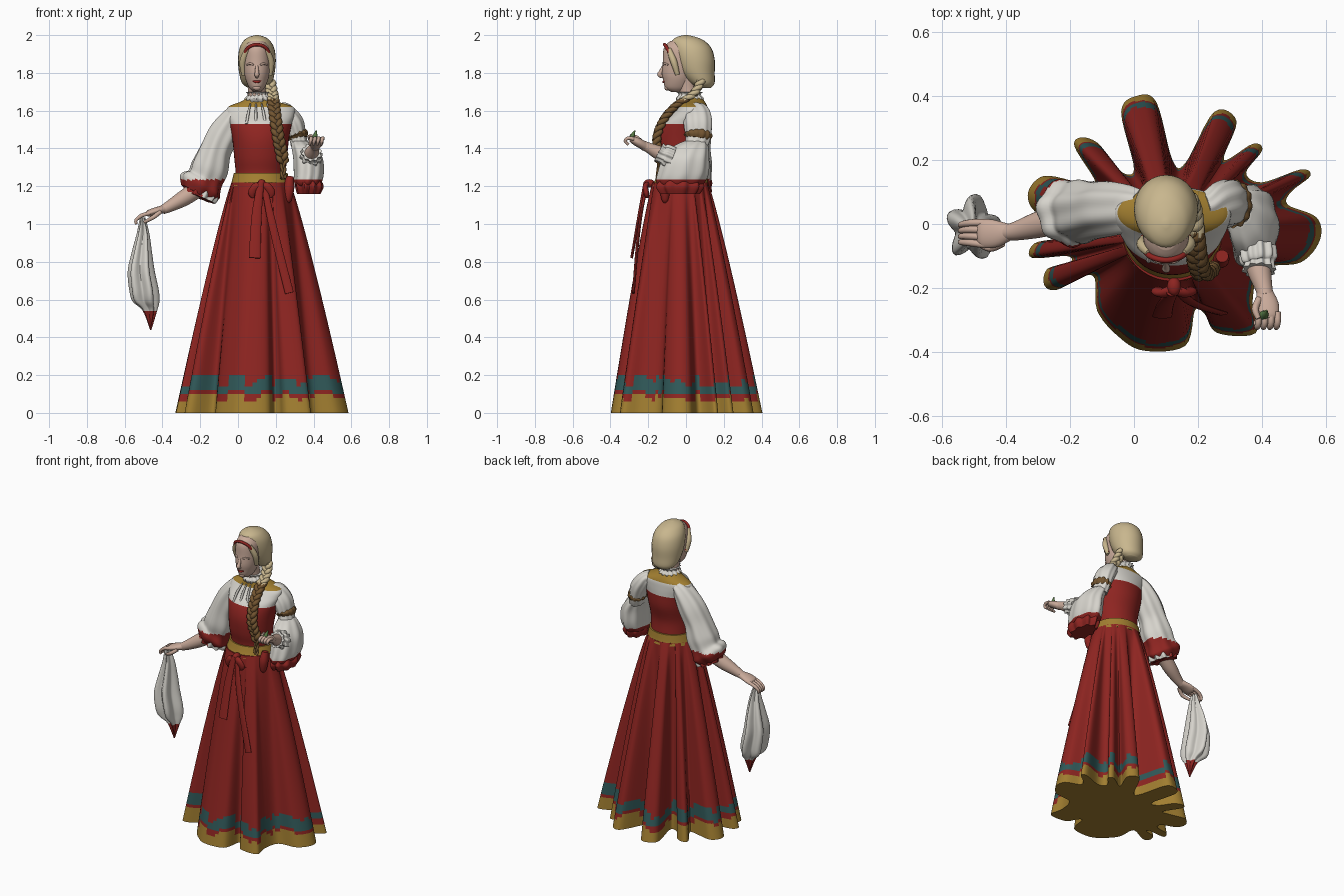
import bpy, math, random
from mathutils import Vector

random.seed(4)
COLORS = dict(red=(.27, .018, .015), white=(.68, .66, .61), gold=(.36, .21, .03), skin=(.58, .4, .32),
              straw=(.58, .47, .27), teal=(.03, .1, .1), brown=(.17, .09, .03), green=(.1, .2, .06))
MATS = {}
for key, rgb in COLORS.items():
    MATS[key] = bpy.data.materials.new(key)
    MATS[key].diffuse_color = (*rgb, 1)
ORDER = list(MATS)


def build(name, verts, faces, color, angle=50):
    """Mesh object; color is a material name or a function of the face centre."""
    me = bpy.data.meshes.new(name)
    me.from_pydata([tuple(v) for v in verts], [], faces)
    used = ORDER if callable(color) else [color]
    for k in used:
        me.materials.append(MATS[k])
    if callable(color):
        for p in me.polygons:
            p.material_index = ORDER.index(color(p.center))
    ob = bpy.data.objects.new(name, me)
    bpy.context.collection.objects.link(ob)
    bpy.ops.object.select_all(action='DESELECT')
    ob.select_set(True)
    bpy.context.view_layer.objects.active = ob
    bpy.ops.object.mode_set(mode='EDIT')
    bpy.ops.mesh.select_all(action='SELECT')
    bpy.ops.mesh.normals_make_consistent(inside=False)
    bpy.ops.object.mode_set(mode='OBJECT')
    bpy.ops.object.shade_smooth_by_angle(angle=math.radians(angle))
    return ob


def spline(pts, sub, closed=False):
    """Catmull-Rom through tuples of any length."""
    n, out = len(pts), []
    for i in range(n if closed else n - 1):
        pick = (lambda k: pts[k % n]) if closed else (lambda k: pts[min(max(k, 0), n - 1)])
        a, b, c, d = (pick(i + k) for k in (-1, 0, 1, 2))
        for s in range(sub):
            t = s / sub
            out.append(tuple(.5 * (2 * q + (r - p) * t + (2 * p - 5 * q + 4 * r - u) * t * t
                                   + (3 * q - p - 3 * r + u) * t ** 3) for p, q, r, u in zip(a, b, c, d)))
    if not closed:
        out.append(tuple(pts[-1]))
    return out


def loft_faces(rows, seg):
    f = [(r * seg + j, r * seg + (j + 1) % seg, (r + 1) * seg + (j + 1) % seg, (r + 1) * seg + j)
         for r in range(rows - 1) for j in range(seg)]
    return f + [tuple(range(seg))[::-1], tuple(range((rows - 1) * seg, rows * seg))]


def tube(name, pts, color, seg=28, sub=5, flat=False, lobes=0, amp=0., twist=0.):
    """Loft of ellipses along points (x, y, z, r1, r2); lobes/amp add cloth folds."""
    rings = spline(pts, sub)
    pos = [Vector(r[:3]) for r in rings]
    d = pos[-1] - pos[0]
    ref = Vector((0, 1, 0)) if abs(d.x) > max(abs(d.y), abs(d.z)) else Vector((1, 0, 0))
    verts = []
    for i, r in enumerate(rings):
        t = (pos[min(i + 1, len(pos) - 1)] - pos[max(i - 1, 0)]).normalized()
        u = Vector((1, 0, 0)) if flat else (ref - t * t.dot(ref)).normalized()
        v = Vector((0, 1, 0)) if flat else t.cross(u)
        for j in range(seg):
            a = 2 * math.pi * j / seg
            k = 1 + amp * math.sin(lobes * a + twist * i) if lobes else 1
            verts.append(pos[i] + u * (max(r[3], .001) * k * math.cos(a)) + v * (max(r[4], .001) * k * math.sin(a)))
    return build(name, verts, loft_faces(len(rings), seg), color)


def limb(name, pts, color, **kw):
    return tube(name, [(*p, p[3]) for p in pts], color, **kw)


def blob(name, c, s, color):
    prof = [(-1, .05), (-.9, .44), (-.6, .8), (0, 1), (.6, .8), (.9, .44), (1, .05)]
    return tube(name, [(c[0], c[1], c[2] + s[2] * h, s[0] * r, s[1] * r) for h, r in prof], color,
                seg=20, sub=3, flat=True)


# Skirt: deep-fold hem outline blended up to a waist ellipse
HEM = [(.58, -.05), (.57, .02), (.48, .06), (.49, .10), (.55, .15), (.52, .17), (.40, .13), (.35, .16),
       (.40, .23), (.37, .25), (.28, .20), (.32, .32), (.25, .35), (.16, .19), (.12, .20), (.07, .38),
       (.01, .40), (-.04, .35), (0, .17), (-.05, .17), (-.11, .25), (-.165, .27), (-.185, .24), (-.12, .13),
       (-.17, .13), (-.28, .15), (-.33, .10), (-.31, .04), (-.22, 0), (-.22, -.04), (-.31, -.06),
       (-.32, -.105), (-.21, -.10), (-.2, -.12), (-.27, -.14), (-.28, -.19), (-.24, -.205), (-.13, -.16),
       (-.115, -.27), (-.05, -.35), (.03, -.395), (.16, -.38), (.19, -.27), (.22, -.28), (.26, -.34),
       (.38, -.34), (.37, -.24), (.40, -.14), (.52, -.12)]
hem = spline(HEM, 6, closed=True)
levels = [.02 * i for i in range(13)] + [.24 + .98 * i / 20 for i in range(1, 21)]
sv = []
for z in levels:
    t = max(0., 1 - z / 1.22) ** .88
    for x, y in hem:
        a = math.atan2(y + .03, x - .12)
        sv.append(((.12 + .155 * math.cos(a)) * (1 - t) + x * t, (-.03 + .148 * math.sin(a)) * (1 - t) + y * t, z))
jag = [random.random() for _ in range(97)]


def hem_color(c):
    j = jag[int((math.atan2(c.y, c.x - .12) + math.pi) * 14) % 97]
    if c.z < .05 + .06 * j:
        return 'gold'
    return 'teal' if .09 + .03 * j < c.z < .13 + .08 * j else 'red'


build('skirt', sv, loft_faces(len(levels), len(hem)), hem_color)

# Bodice, blouse yoke and neck
tube('torso', [(.12, -.03, 1.19, .148, .14), (.12, -.02, 1.26, .133, .12), (.12, -.03, 1.35, .14, .125),
               (.12, -.02, 1.45, .15, .138), (.12, -.005, 1.53, .165, .125), (.12, .02, 1.58, .18, .098),
               (.12, .035, 1.62, .172, .078), (.11, .03, 1.65, .09, .068), (.105, .02, 1.67, .06, .06)],
     lambda c: 'red' if c.z < 1.53 else 'gold' if c.z > 1.62 else 'white', seg=40, flat=True)
tube('belt', [(.12, -.03, 1.2, .16, .152), (.12, -.025, 1.23, .152, .14), (.12, -.02, 1.27, .142, .129)],
     'gold', seg=40, flat=True)
limb('neck', [(.105, .02, 1.62, .055), (.1, .01, 1.7, .047), (.1, 0, 1.78, .05)], 'skin')
tube('collar_frill', [(.105, .022, 1.645, .06, .062), (.105, .02, 1.665, .066, .07), (.105, .02, 1.685, .05, .055),
                      (.105, .02, 1.7, .062, .068)], 'white', seg=72, flat=True, lobes=14, amp=.07)
for i in range(4):
    tube('blouse_gather', [(.045 + .05 * i, -.115, 1.53, .007, .008), (.055 + .04 * i, -.085, 1.59, .007, .01),
                           (.065 + .03 * i, -.045, 1.635, .004, .006)], 'white', seg=10)

# Head, face and kerchief
tube('face', [(.1, -.05, 1.7, .02, .03), (.1, -.05, 1.72, .04, .06), (.1, -.045, 1.76, .058, .075),
              (.1, -.042, 1.8, .067, .085), (.1, -.035, 1.86, .072, .088), (.1, -.03, 1.92, .07, .09),
              (.1, -.03, 1.95, .058, .075), (.1, -.03, 1.97, .04, .05)], 'skin', flat=True)
limb('nose', [(.1, -.118, 1.84, .007), (.1, -.133, 1.805, .011), (.1, -.139, 1.79, .013), (.1, -.12, 1.778, .008)],
     'skin', seg=12)
limb('mouth', [(.072, -.106, 1.762, .003), (.1, -.119, 1.752, .007), (.128, -.106, 1.762, .003)], 'red', seg=10)
blob('chin', (.1, -.098, 1.722), (.022, .017, .016), 'skin')
for s in (-1, 1):
    limb('brow', [(.1 + s * .018, -.121, 1.842, .005), (.1 + s * .036, -.112, 1.849, .006),
                  (.1 + s * .054, -.094, 1.842, .004)], 'skin', seg=10)
    limb('hair_side', [(.1 + s * .05, -.09, 1.925, .014), (.1 + s * .074, -.065, 1.86, .018),
                       (.1 + s * .07, -.045, 1.79, .012)], 'straw', seg=12)
tube('kerchief', [(.1, .1, 1.72, .045, .032), (.1, .085, 1.745, .078, .066), (.1, .06, 1.8, .094, .092),
                  (.1, .045, 1.87, .1, .107), (.1, .03, 1.93, .092, .105), (.1, .012, 1.97, .07, .085),
                  (.1, .002, 1.99, .042, .05), (.1, 0, 2.0, .008, .01)], 'straw', flat=True)
limb('kerchief_trim', [(.028, -.04, 1.8, .007), (.03, -.07, 1.87, .009), (.05, -.1, 1.93, .009), (.1, -.113, 1.95, .009),
                       (.15, -.1, 1.93, .009), (.17, -.07, 1.87, .009), (.172, -.04, 1.8, .007)], 'red', seg=12)

# Braid: three weaving strands
path = spline([(.165, .08, 1.76), (.18, .04, 1.69), (.19, -.05, 1.63), (.2, -.12, 1.55), (.215, -.155, 1.45),
               (.235, -.14, 1.35), (.24, -.15, 1.24)], 8)
for k in range(3):
    pts = []
    for i, p in enumerate(path):
        a = i * .75 + k * 2 * math.pi / 3
        w = 1 if i < 42 else .5
        pts.append((p[0] + .02 * w * math.sin(a), p[1] + .011 * w * math.sin(2 * a), p[2], .015 * w))
    limb('braid_strand', pts, lambda c: 'straw' if c.z > 1.66 else 'brown', seg=10, sub=2)

# Lowered arm
cuffed = lambda c: 'red' if c.z < 1.235 else 'white'
tube('lowered_sleeve', [(.02, .045, 1.605, .04, .06), (-.02, .045, 1.565, .06, .075), (-.075, .045, 1.48, .08, .085),
                        (-.12, .04, 1.39, .082, .088), (-.15, .04, 1.3, .097, .098), (-.175, .04, 1.24, .095, .095),
                        (-.2, .035, 1.2, .118, .105), (-.225, .03, 1.16, .085, .08)],
     cuffed, seg=56, lobes=7, amp=.05, twist=.12)
tube('lowered_cuff_frill', [(-.18, .035, 1.2, .07, .08), (-.195, .032, 1.165, .09, .085), (-.205, .03, 1.14, .085, .085)],
     lambda c: 'white' if c.x > -.19 else 'red', seg=72, lobes=11, amp=.1)
limb('lowered_forearm', [(-.22, .02, 1.18, .045), (-.29, 0, 1.135, .042), (-.36, -.02, 1.095, .031),
                         (-.4, -.027, 1.075, .024)], 'skin')
tube('lowered_palm', [(-.385, -.025, 1.08, .025, .022), (-.43, -.03, 1.07, .042, .02), (-.47, -.03, 1.057, .045, .018),
                      (-.485, -.03, 1.05, .035, .012)], 'skin')
for i in range(4):
    y = -.065 + .023 * i
    limb('lowered_finger', [(-.465, y, 1.058, .011), (-.51, y * .9, 1.045, .011), (-.54, y * .8 - .005, 1.02, .009),
                            (-.538, y * .7 - .01, 1.0, .007)], 'skin', seg=10, sub=3)
limb('lowered_thumb', [(-.41, -.06, 1.065, .012), (-.45, -.075, 1.035, .012), (-.495, -.055, 1.01, .008)], 'skin', seg=10)

# Handkerchief
tube('handkerchief', [(-.505, -.03, 1.035, .012, .02), (-.503, -.02, .95, .028, .04), (-.51, -.015, .85, .045, .065),
                      (-.514, -.015, .75, .06, .082), (-.5, -.012, .65, .066, .085), (-.49, -.01, .59, .06, .072),
                      (-.468, -.015, .54, .032, .035), (-.462, -.02, .44, .003, .003)],
     lambda c: 'red' if c.z < .54 else 'white', seg=60, flat=True, lobes=5, amp=.25, twist=.03)

# Raised arm: puffed cap, trim, full lower sleeve, cuff, forearm and hand
tube('raised_upper_sleeve', [(.22, .05, 1.6, .045, .05), (.26, .06, 1.58, .05, .068), (.295, .065, 1.53, .054, .074),
                             (.315, .065, 1.46, .045, .065), (.325, .055, 1.42, .045, .06)],
     'white', seg=48, lobes=9, amp=.04)
tube('raised_sleeve_trim', [(.308, .063, 1.485, .045, .06), (.315, .063, 1.47, .055, .074), (.32, .06, 1.45, .045, .06)],
     'brown', seg=56, lobes=12, amp=.05)
tube('raised_lower_sleeve', [(.325, .05, 1.44, .04, .055), (.345, .025, 1.41, .06, .09), (.37, .0, 1.35, .075, .118),
                             (.375, -.015, 1.27, .076, .13), (.37, -.03, 1.215, .068, .12), (.37, -.03, 1.18, .04, .07)],
     lambda c: 'red' if c.z < 1.235 else 'white', seg=56, flat=True, lobes=8, amp=.045, twist=.1)
tube('raised_cuff_frill', [(.372, -.03, 1.235, .06, .1), (.378, -.035, 1.2, .07, .12), (.375, -.035, 1.16, .058, .1)],
     'red', seg=72, flat=True, lobes=9, amp=.1)
limb('raised_cuff_tip', [(.275, -.1, 1.25, .02), (.27, -.11, 1.19, .028), (.265, -.11, 1.13, .02), (.265, -.11, 1.11, .006)],
     'red', seg=14)
limb('raised_wrist_frill', [(.385, -.075, 1.35, .055), (.388, -.11, 1.365, .055), (.39, -.125, 1.37, .045),
                            (.39, -.145, 1.38, .05)], 'white', seg=60, lobes=10, amp=.1)
limb('raised_forearm', [(.38, -.06, 1.34, .042), (.39, -.14, 1.375, .038), (.405, -.2, 1.405, .027),
                        (.41, -.225, 1.415, .026)], 'skin')
tube('raised_palm', [(.408, -.215, 1.41, .026, .023), (.415, -.25, 1.43, .036, .024), (.418, -.28, 1.445, .034, .02),
                     (.418, -.295, 1.45, .025, .014)], 'skin')
for i in range(4):
    x = .388 + .02 * i
    limb('raised_finger', [(x, -.275, 1.45, .01), (x, -.305, 1.455, .01), (x - .004, -.322, 1.44, .009),
                           (x - .008, -.305, 1.42, .007)], 'skin', seg=10, sub=3)
limb('raised_thumb', [(.39, -.235, 1.435, .012), (.378, -.265, 1.46, .011), (.388, -.295, 1.468, .008)], 'skin', seg=10)
limb('held_sprig', [(.405, -.285, 1.455, .016), (.41, -.28, 1.475, .01), (.414, -.27, 1.495, .003)], 'green', seg=10)

# Sash bow and hanging ribbons
blob('bow_knot', (.125, -.195, 1.215), (.022, .03, .022), 'red')
for s in (-1, 1):
    tube('bow_loop', [(.125, -.2, 1.215, .012, .012), (.125 + s * .03, -.215, 1.2, .02, .014),
                      (.125 + s * .05, -.21, 1.165, .022, .014), (.125 + s * .045, -.205, 1.14, .008, .01)], 'red', seg=16)
tube('ribbon_short', [(.12, -.215, 1.22, .018, .01), (.1, -.245, 1.06, .026, .009), (.092, -.27, .92, .029, .008),
                      (.088, -.288, .82, .031, .007)], 'red', seg=16)
tube('ribbon_long', [(.135, -.205, 1.22, .014, .008), (.17, -.238, 1.05, .02, .008), (.215, -.26, .86, .022, .008),
                     (.272, -.278, .635, .023, .007)], 'red', seg=16)
